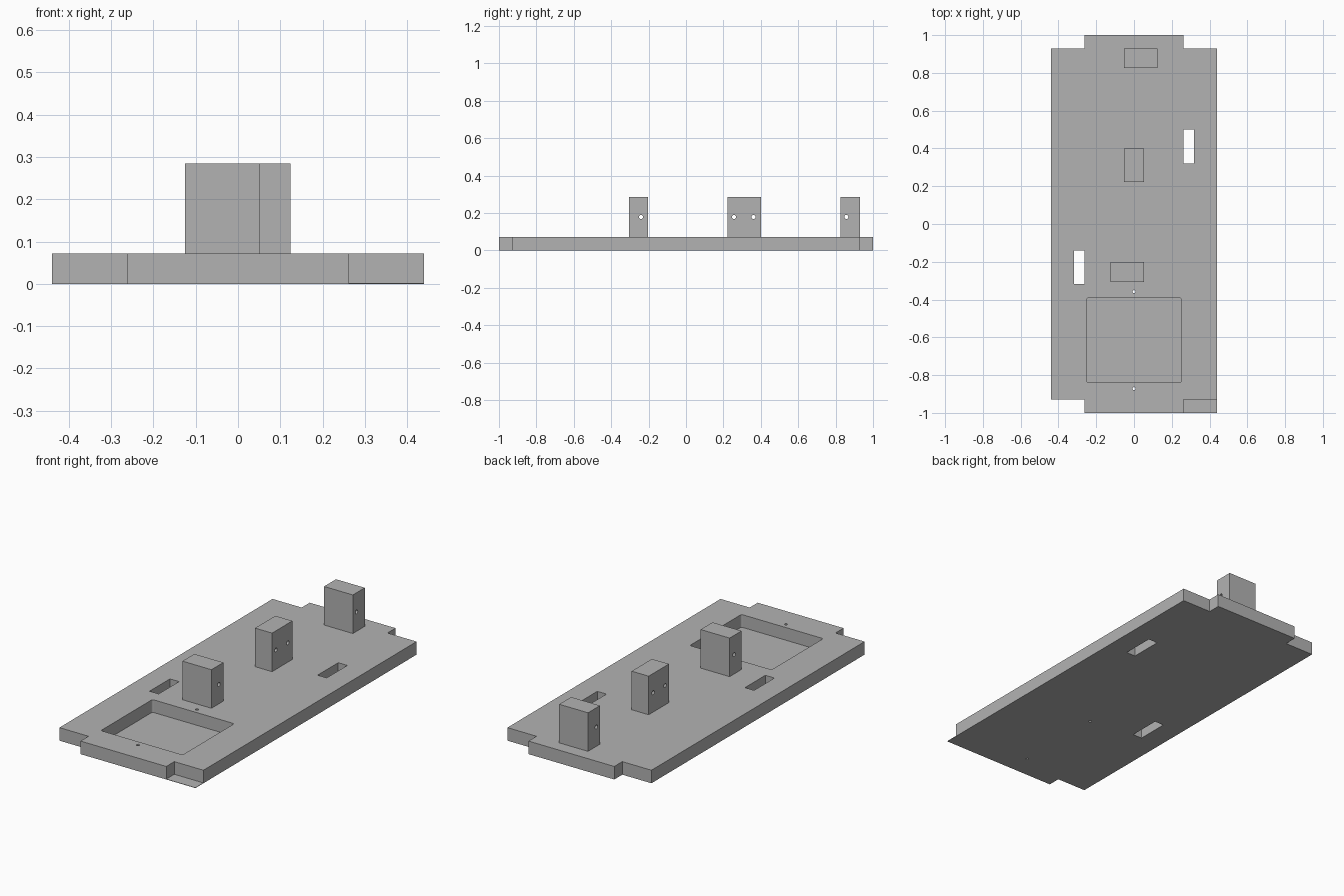
import bpy
import bmesh
from mathutils import Matrix, Vector

cube = bpy.data.objects.get("Cube")
if cube:
    bpy.data.objects.remove(cube, do_unlink=True)

grey = bpy.data.materials.new("plain grey")
grey.use_nodes = True
GREY = (0.45, 0.45, 0.45, 1)
grey.diffuse_color = GREY
grey.node_tree.nodes["Principled BSDF"].inputs["Base Color"].default_value = GREY

THICK, TOP, SHEET = 0.072, 0.285, 0.002


def make(name, bm):
    mesh = bpy.data.meshes.new(name)
    bm.to_mesh(mesh)
    bm.free()
    mesh.materials.append(grey)
    obj = bpy.data.objects.new(name, mesh)
    bpy.context.collection.objects.link(obj)
    return obj


def box(name, x, y, z, corner=0):
    """Box from (min, max) pairs, with optionally rounded upright edges."""
    bm = bmesh.new()
    size = [b - a for a, b in (x, y, z)]
    mid = [(a + b) / 2 for a, b in (x, y, z)]
    bmesh.ops.create_cube(bm, size=1, matrix=Matrix.Translation(mid) @ Matrix.Diagonal((*size, 1)))
    if corner:
        upright = [e for e in bm.edges if abs(e.verts[0].co.z - e.verts[1].co.z) > 1e-4]
        bmesh.ops.bevel(bm, geom=upright, offset=corner, segments=3, profile=0.5, affect='EDGES')
    return make(name, bm)


def drill(name, centre, axis, radius, depth):
    bm = bmesh.new()
    turn = Vector((0, 0, 1)).rotation_difference(Vector(axis)).to_matrix().to_4x4()
    bmesh.ops.create_cone(bm, cap_ends=True, segments=20, radius1=radius, radius2=radius,
                          depth=depth, matrix=Matrix.Translation(centre) @ turn)
    return make(name, bm)


def cut(obj, cutters):
    for cutter in cutters:
        cutter.hide_render = True
        mod = obj.modifiers.new("cut", 'BOOLEAN')
        mod.operation, mod.solver, mod.object = 'DIFFERENCE', 'EXACT', cutter
        bpy.context.view_layer.objects.active = obj
        bpy.ops.object.modifier_apply(modifier=mod.name)
        bpy.data.objects.remove(cutter, do_unlink=True)


# Base plate outline with notched corners
bm = bmesh.new()
outline = []
for sx, sy in ((1, 1), (-1, 1), (-1, -1), (1, -1)):
    pts = [(0.44, 0.93), (0.262, 0.93), (0.262, 1.0)]
    if sx * sy < 0:
        pts.reverse()
    outline += [(sx * px, sy * py, 0) for px, py in pts]
face = bm.faces.new([bm.verts.new(p) for p in outline])
up = bmesh.ops.extrude_face_region(bm, geom=[face])
bmesh.ops.translate(bm, vec=(0, 0, THICK), verts=[v for v in up["geom"] if isinstance(v, bmesh.types.BMVert)])
bmesh.ops.recalc_face_normals(bm, faces=bm.faces)
plate = make("base_plate", bm)

# Deep tray, two slots and two screw holes
through = (-0.1, 0.2)
cut(plate, [
    box("tray_cutter", (-0.25, 0.25), (-0.84, -0.39), (SHEET, 0.2), corner=0.01),
    box("left_slot_cutter", (0.262, 0.318), (0.32, 0.5), through),
    box("right_slot_cutter", (-0.318, -0.262), (-0.318, -0.14), through),
    drill("front_screw_cutter", (0, -0.872, 0), (0, 0, 1), 0.008, 1),
    drill("back_screw_cutter", (0, -0.358, 0), (0, 0, 1), 0.008, 1),
])

# Thin sheet filling the front left notch at the underside
box("corner_sheet", (0.262, 0.44), (-1.0, -0.93), (0, SHEET))

# Upright blocks with crosswise pin holes
blocks = {
    "front_block": ((-0.125, 0.052), (-0.306, -0.202), [-0.241]),
    "middle_block": ((-0.052, 0.052), (0.223, 0.4), [0.257, 0.361]),
    "back_block": ((-0.052, 0.124), (0.825, 0.929), [0.857]),
}
for name, (x, y, pins) in blocks.items():
    block = box(name, x, y, (THICK, TOP))
    cut(block, [drill("pin_cutter", (0, p, 0.179), (1, 0, 0), 0.011, 1) for p in pins])
